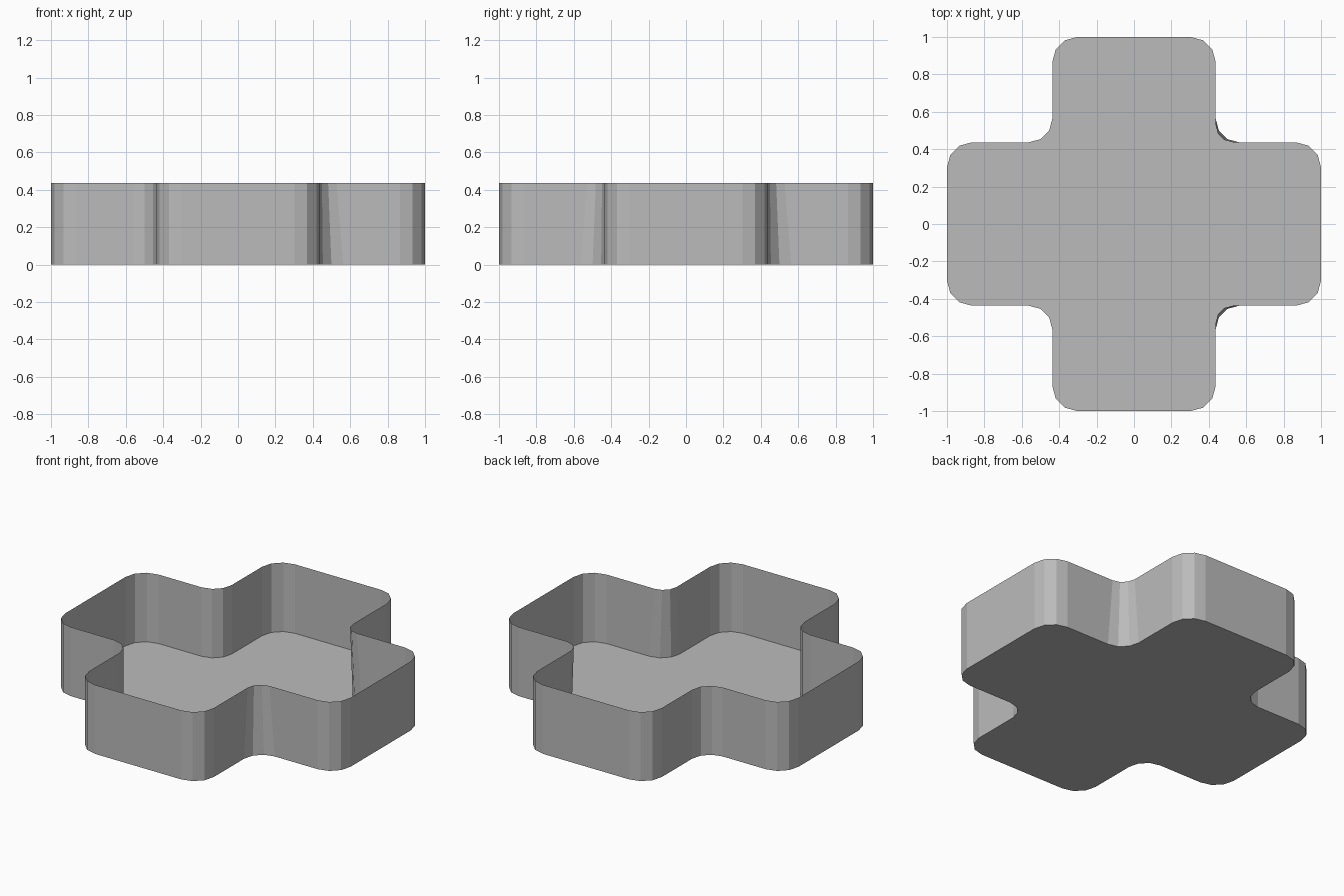
import bpy
import bmesh
from math import cos, sin, pi

HEIGHT = 0.437
ARM = 0.437      # half width of each arm
REACH = 1.0      # length of each arm from the centre
OUTER_R = 0.135
INNER_R = 0.125
TIGHT_R = 0.09   # tighter rim fillet on the left inner corners
STEPS = 3

cube = bpy.data.objects.get("Cube")
if cube:
    bpy.data.objects.remove(cube, do_unlink=True)

grey = bpy.data.materials.new("plain grey")
grey.use_nodes = True
colour = (0.5, 0.5, 0.5, 1.0)
grey.diffuse_color = colour
grey.node_tree.nodes["Principled BSDF"].inputs["Base Color"].default_value = colour


def arc(cx, cy, radius, start, sweep):
    angles = [start + sweep * i / STEPS for i in range(STEPS + 1)]
    return [(cx + radius * cos(a), cy + radius * sin(a)) for a in angles]


def cross_outline(left_inner_r):
    """Rounded plus shape, one quadrant at a time, counter-clockwise."""
    points = []
    for k in range(4):
        r = left_inner_r if k in (0, 3) else INNER_R
        far, near, c = REACH - OUTER_R, ARM - OUTER_R, ARM + r
        quadrant = arc(far, near, OUTER_R, 0, pi / 2)
        quadrant += arc(c, c, r, 1.5 * pi, -pi / 2)
        quadrant += arc(near, far, OUTER_R, 0, pi / 2)
        turn = k * pi / 2
        points += [(x * cos(turn) - y * sin(turn), x * sin(turn) + y * cos(turn))
                   for x, y in quadrant]
    return points


def add_object(name, bm):
    mesh = bpy.data.meshes.new(name)
    bm.to_mesh(mesh)
    bm.free()
    mesh.materials.append(grey)
    obj = bpy.data.objects.new(name, mesh)
    bpy.context.collection.objects.link(obj)


base = cross_outline(INNER_R)
rim = cross_outline(TIGHT_R)

# Flat floor sheet
bm = bmesh.new()
bm.faces.new([bm.verts.new((x, y, 0)) for x, y in base])
add_object("tray_floor", bm)

# Thin upright wall around the floor
bm = bmesh.new()
low = [bm.verts.new((x, y, 0)) for x, y in base]
high = [bm.verts.new((x, y, HEIGHT)) for x, y in rim]
for i in range(len(low)):
    j = (i + 1) % len(low)
    bm.faces.new((low[i], low[j], high[j], high[i]))
add_object("tray_wall", bm)
